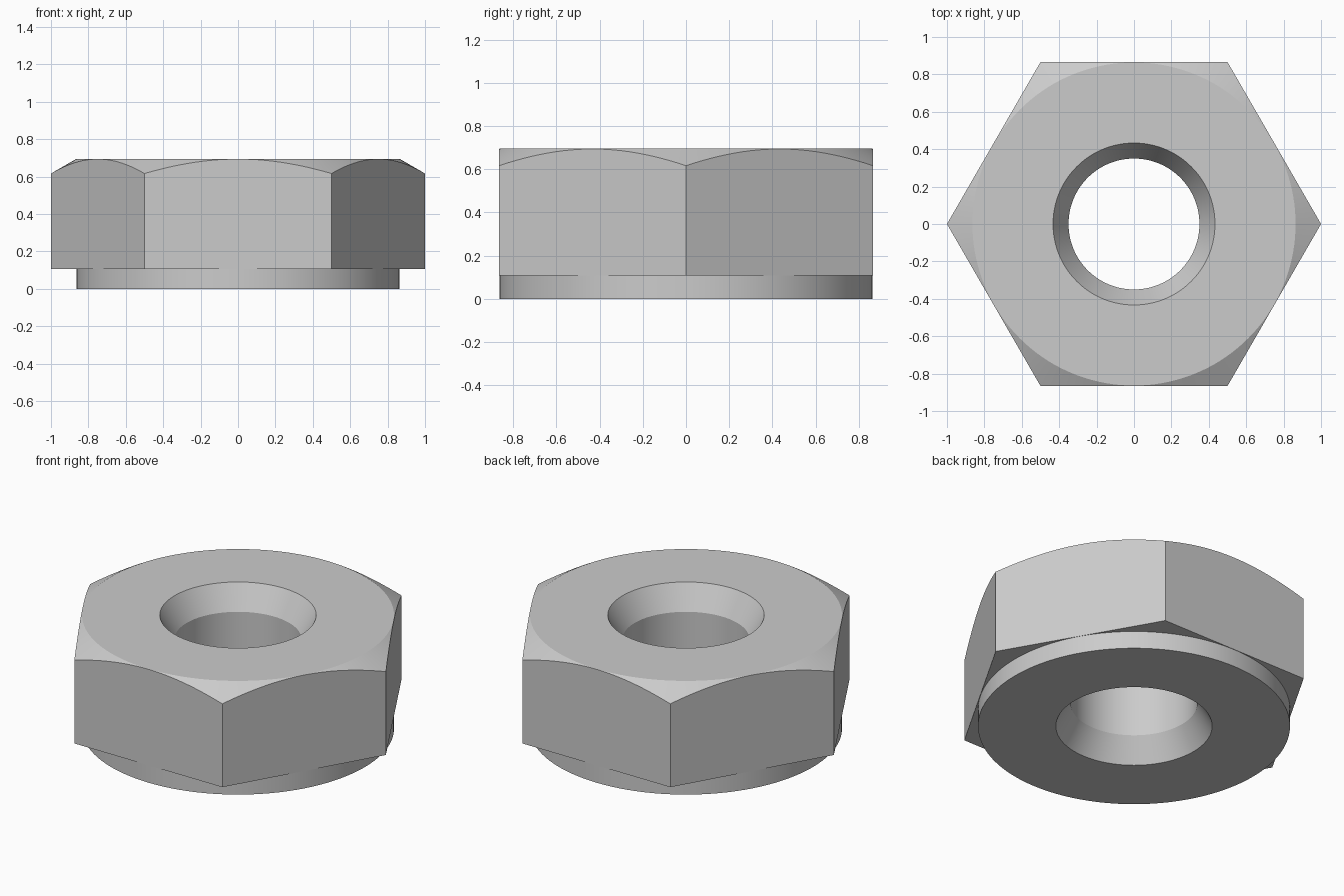
import bpy
import bmesh
from math import cos, sin, pi, tan, radians

old = bpy.data.objects.get("Cube")
if old:
    bpy.data.objects.remove(old)

STEPS = 144                  # divisions round the axis, a multiple of six
FLAT = cos(pi / 6)           # centre to flat of the hexagon
HEIGHT = 0.695
WASHER_TOP = 0.107
BORE, MOUTH = 0.35, 0.433    # bore radius and countersunk mouth radius
SINK = (MOUTH - BORE) / tan(radians(30))
FACE = FLAT - 0.002          # radius of the washer face and flat top


def hex_radius(angle):
    """Distance from the axis to the hexagon, with corners on +x and -x."""
    return FLAT / cos(angle % (pi / 3) - pi / 6)


def section(angle):
    """Closed (radius, height) section of the nut at one angle."""
    r = hex_radius(angle)
    rim = HEIGHT - (r - FACE) * tan(radians(30))
    return [(MOUTH, 0), (FACE, 0), (FACE, WASHER_TOP), (r, WASHER_TOP),
            (r, rim), (FACE, HEIGHT), (MOUTH, HEIGHT),
            (BORE, HEIGHT - SINK), (BORE, SINK)]


steel = bpy.data.materials.new("grey steel")
steel.use_nodes = True
colour = (0.6, 0.6, 0.6, 1)
steel.diffuse_color = colour
steel.node_tree.nodes["Principled BSDF"].inputs["Base Color"].default_value = colour

# Sweep the section round the axis
bm = bmesh.new()
loops = []
for i in range(STEPS):
    a = 2 * pi * i / STEPS
    loops.append([bm.verts.new((r * cos(a), r * sin(a), z)) for r, z in section(a)])
for i, here in enumerate(loops):
    after = loops[(i + 1) % STEPS]
    for j in range(len(here)):
        k = (j + 1) % len(here)
        bm.faces.new((here[j], after[j], after[k], here[k]))
bmesh.ops.recalc_face_normals(bm, faces=bm.faces)

mesh = bpy.data.meshes.new("hex_nut")
bm.to_mesh(mesh)
bm.free()
mesh.materials.append(steel)
nut = bpy.data.objects.new("hex_nut", mesh)
bpy.context.collection.objects.link(nut)

# Round surfaces smooth, chamfer and corner edges crisp
bpy.ops.object.select_all(action="DESELECT")
nut.select_set(True)
bpy.context.view_layer.objects.active = nut
bpy.ops.object.shade_smooth_by_angle(angle=radians(25))
